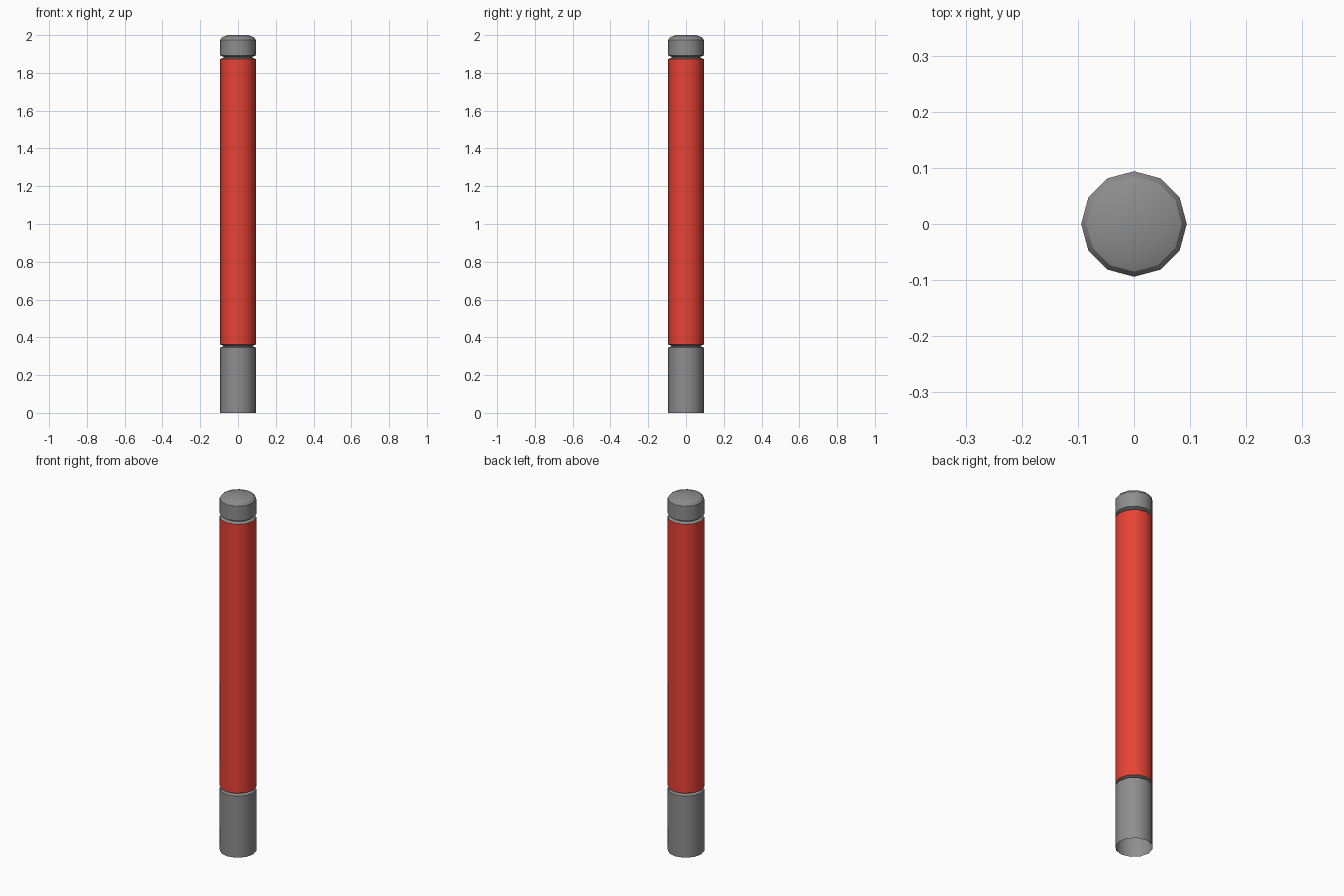
import bpy, bmesh, math

if "Cube" in bpy.data.objects:
    bpy.data.objects.remove(bpy.data.objects["Cube"])

SIDES = 12
R = 0.094

def material(name, rgb):
    m = bpy.data.materials.new(name)
    m.diffuse_color = (*rgb, 1)
    m.use_nodes = True
    m.node_tree.nodes["Principled BSDF"].inputs["Base Color"].default_value = m.diffuse_color
    return m

grey = material("metal grey", (0.27, 0.27, 0.27))
red = material("signal red", (0.80, 0.055, 0.035))

def lathe(name, profile, mat, cap_top=False):
    """Turn a (radius, z) profile into a faceted, smooth-sided shell."""
    bm = bmesh.new()
    rings = [[bm.verts.new((r * math.cos(2 * math.pi * i / SIDES),
                            r * math.sin(2 * math.pi * i / SIDES), z))
              for i in range(SIDES)] for r, z in profile]
    for a, b in zip(rings, rings[1:]):
        for i in range(SIDES):
            j = (i + 1) % SIDES
            bm.faces.new((a[i], a[j], b[j], b[i]))
    if cap_top:
        bm.faces.new(rings[-1])
    me = bpy.data.meshes.new(name)
    bm.to_mesh(me)
    bm.free()
    me.materials.append(mat)
    ob = bpy.data.objects.new(name, me)
    bpy.context.collection.objects.link(ob)
    bpy.context.view_layer.objects.active = ob
    ob.select_set(True)
    bpy.ops.object.shade_smooth_by_angle(angle=math.radians(31))
    ob.select_set(False)
    return ob

# lower base, open underneath, ending in the lower groove
lathe("base", [(R, 0), (R, 0.346), (0.077, 0.352), (0.077, 0.355), (R, 0.361)], grey)
# red painted sleeve
lathe("sleeve", [(R, 0.361), (R, 1.873)], red)
# upper groove and rounded cap
lathe("cap", [(R, 1.873), (0.077, 1.88), (0.077, 1.885), (R, 1.892),
              (R, 1.975), (0.085, 1.988), (0.055, 2.0)], grey, cap_top=True)
